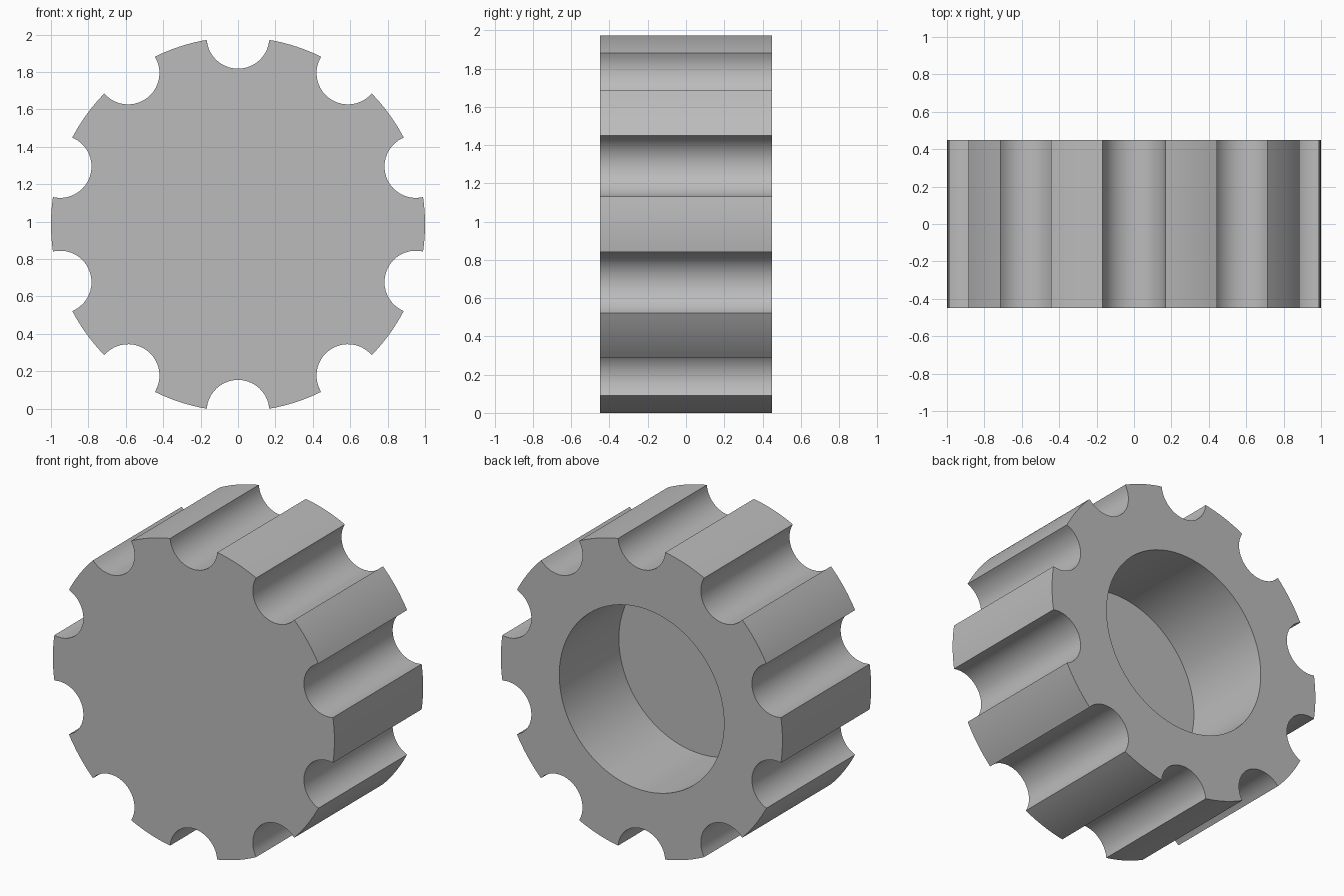
import bpy
import bmesh
from math import sin, cos, pi, asin, atan2, radians

cube = bpy.data.objects.get("Cube")
if cube:
    bpy.data.objects.remove(cube, do_unlink=True)

FLUTES = 10          # scalloped grooves around the rim
R, GROOVE_R = 1.0, 0.168
BORE_R, BORE_DEPTH = 0.585, 0.605
HALF = 0.45
HALF_ANGLE = 2 * asin(GROOVE_R / (2 * R))   # groove half angle seen from the axis
CZ = R * cos(HALF_ANGLE)
PITCH = 2 * pi / FLUTES
GROOVE_STEPS, TOOTH_STEPS = 20, 8


def outline():
    """Fluted profile: a groove arc followed by a tooth arc, repeated."""
    pts = []
    sweep = pi / 2 - HALF_ANGLE / 2
    for k in range(FLUTES):
        a = pi / 2 + k * PITCH
        cx, cz = R * cos(a), R * sin(a)
        for i in range(GROOVE_STEPS):
            t = a + pi - sweep + 2 * sweep * i / GROOVE_STEPS
            # reversed sweep, so the groove runs the same way as the teeth
            t = 2 * (a + pi) - t
            pts.append((cx + GROOVE_R * cos(t), cz + GROOVE_R * sin(t)))
        for i in range(TOOTH_STEPS):
            t = a + HALF_ANGLE + (PITCH - 2 * HALF_ANGLE) * i / TOOTH_STEPS
            pts.append((R * cos(t), R * sin(t)))
    return pts


def loop(bm, pts, y):
    return [bm.verts.new((x, y, z + CZ)) for x, z in pts]


def bridge(bm, a, b):
    n = len(a)
    for i in range(n):
        j = (i + 1) % n
        bm.faces.new((a[i], a[j], b[j], b[i]))


rim = outline()
bore = [(BORE_R * cos(atan2(z, x)), BORE_R * sin(atan2(z, x))) for x, z in rim]

# Knob body: solid front, fluted side, blind bore in the back
bm = bmesh.new()
front = loop(bm, rim, -HALF)
back = loop(bm, rim, HALF)
mouth = loop(bm, bore, HALF)
floor = loop(bm, bore, HALF - BORE_DEPTH)
bm.faces.new(front)
bridge(bm, front, back)
bridge(bm, back, mouth)
bridge(bm, mouth, floor)
bm.faces.new(floor)
bmesh.ops.recalc_face_normals(bm, faces=bm.faces)
mesh = bpy.data.meshes.new("fluted_knob")
bm.to_mesh(mesh)
bm.free()

knob = bpy.data.objects.new("fluted_knob", mesh)
bpy.context.collection.objects.link(knob)

# Plain grey
grey = bpy.data.materials.new("plain_grey")
grey.use_nodes = True
colour = (0.5, 0.5, 0.5, 1)
grey.diffuse_color = colour
grey.node_tree.nodes["Principled BSDF"].inputs["Base Color"].default_value = colour
mesh.materials.append(grey)

# Smooth curves, crisp edges
bpy.ops.object.select_all(action='DESELECT')
knob.select_set(True)
bpy.context.view_layer.objects.active = knob
bpy.ops.object.shade_smooth_by_angle(angle=radians(30))
